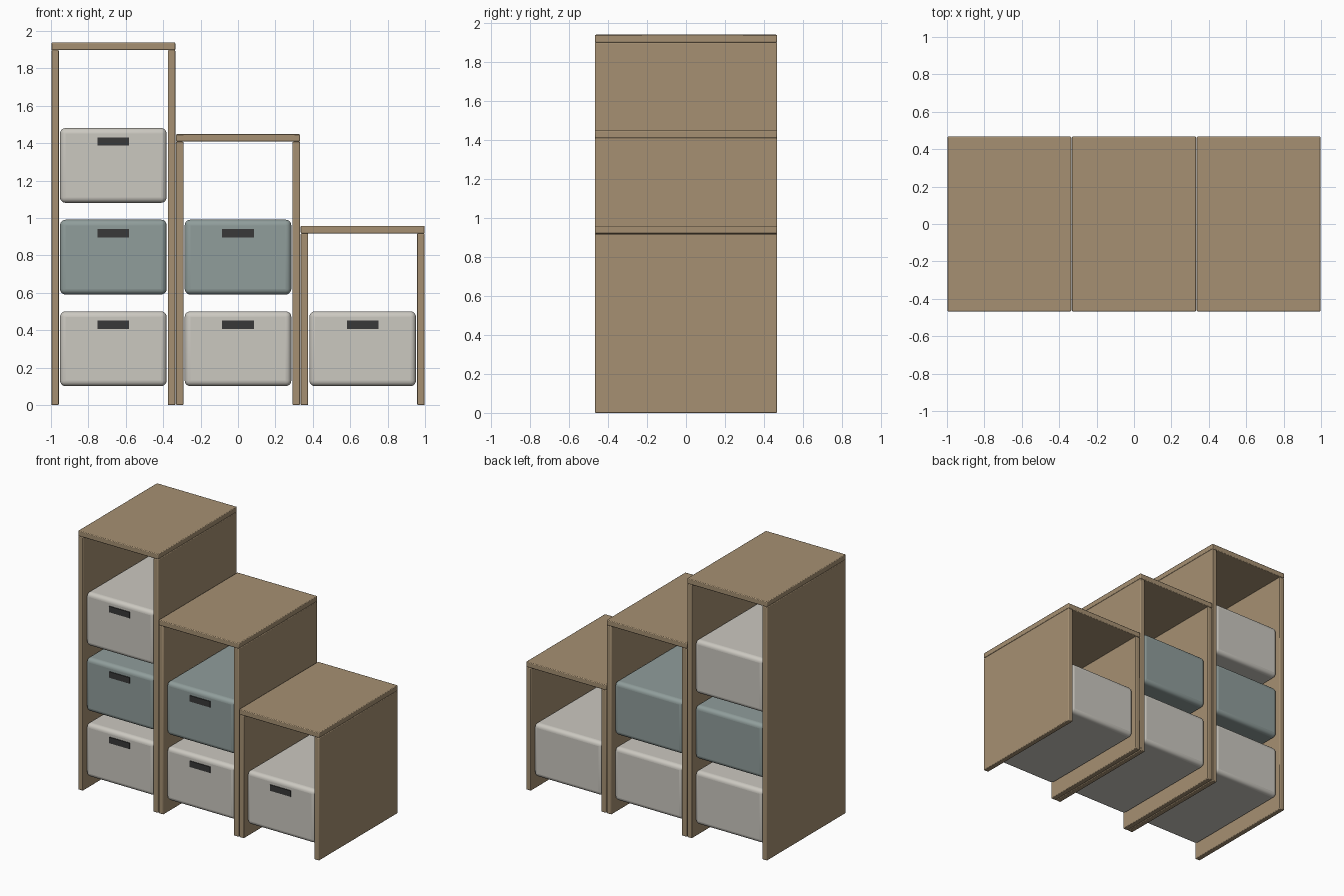
import bpy

cube = bpy.data.objects.get("Cube")
if cube:
    bpy.data.objects.remove(cube, do_unlink=True)


def material(name, rgb):
    mat = bpy.data.materials.new(name)
    mat.use_nodes = True
    colour = (*rgb, 1)
    mat.diffuse_color = colour
    mat.node_tree.nodes["Principled BSDF"].inputs["Base Color"].default_value = colour
    return mat


wood = material("light wood", (0.38, 0.28, 0.17))
cream = material("cream plastic", (0.60, 0.58, 0.53))
teal = material("grey teal plastic", (0.28, 0.34, 0.33))
dark = material("dark handle", (0.04, 0.04, 0.04))


def block(name, centre, size, mat, radius=0, segments=1):
    """Box with optional rounded edges."""
    bpy.ops.mesh.primitive_cube_add(size=1, location=centre)
    obj = bpy.context.object
    obj.name = name
    obj.scale = size
    bpy.ops.object.transform_apply(location=False, rotation=False, scale=True)
    obj.data.materials.append(mat)
    if radius:
        bevel = obj.modifiers.new("rounded edges", "BEVEL")
        bevel.width = radius
        bevel.segments = segments
        bpy.ops.object.shade_smooth_by_angle()
    return obj


PITCH = 2 / 3      # distance between bays
BAY = 0.663        # outer width of a bay
DEPTH = 0.934
WALL = 0.04
STEP = 0.49        # height of one drawer level
BOX = (0.57, 0.89, 0.40)

for bay, (label, levels) in enumerate((("tall", 3), ("middle", 2), ("low", 1))):
    x = (bay - 1) * PITCH
    top = levels * STEP + 0.468

    # Open frame: top slab resting on two side panels
    block(f"{label}_top", (x, 0, top - WALL / 2), (BAY, DEPTH, WALL), wood, 0.005, 2)
    for side, sign in (("right", -1), ("left", 1)):
        block(f"{label}_{side}_panel",
              (x + sign * (BAY - WALL) / 2, 0, (top - WALL) / 2),
              (WALL, DEPTH, top - WALL), wood, 0.005, 2)

    # Rounded storage boxes with a dark front handle
    for level in range(levels):
        z = 0.301 + level * STEP
        colour = teal if level == 1 else cream
        block(f"{label}_box_{level + 1}", (x, 0, z), BOX, colour, 0.03, 5)
        block(f"{label}_handle_{level + 1}",
              (x, -BOX[1] / 2, z + 0.128), (0.17, 0.012, 0.045), dark)
